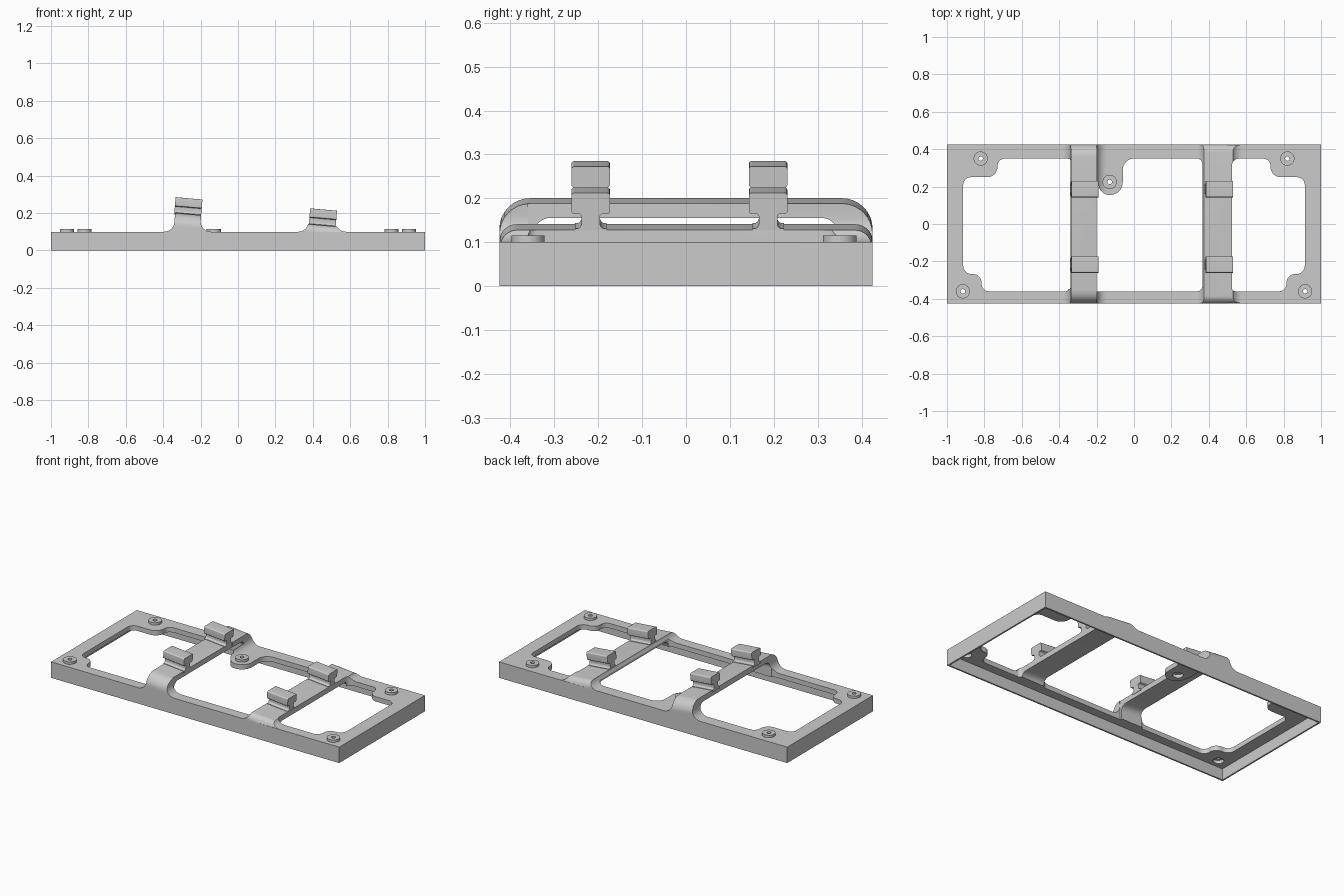
import bpy, bmesh, math
from mathutils import Vector, Matrix

cube = bpy.data.objects.get("Cube")
if cube:
    bpy.data.objects.remove(cube, do_unlink=True)

grey = bpy.data.materials.new("matte_grey")
grey.use_nodes = True
COLOUR = (0.6, 0.6, 0.6, 1)
grey.diffuse_color = COLOUR
grey.node_tree.nodes["Principled BSDF"].inputs["Base Color"].default_value = COLOUR

HALF_Y = 0.425
TOP = 0.1
SLOPE = math.tan(math.radians(5))


def outline(corners, steps=8):
    """Closed 2D outline; a corner given as (a, b, r) is rounded with radius r."""
    result = []
    for i, c in enumerate(corners):
        p = Vector(c[:2])
        if len(c) < 3:
            result.append(p)
            continue
        u = (Vector(corners[i - 1][:2]) - p).normalized()
        v = (Vector(corners[(i + 1) % len(corners)][:2]) - p).normalized()
        half = u.angle(v) / 2
        centre = p + (u + v).normalized() * c[2] / math.sin(half)
        reach = c[2] / math.tan(half)
        start = (p + u * reach - centre).normalized()
        end = (p + v * reach - centre).normalized()
        result += [centre + start.slerp(end, k / steps).normalized() * c[2]
                   for k in range(steps + 1)]
    return result


def prism(name, corners, axis, lo, hi):
    """Extrude an outline along x, y or z."""
    place = {"x": lambda p, h: (h, p.x, p.y),
             "y": lambda p, h: (p.x, h, p.y),
             "z": lambda p, h: (p.x, p.y, h)}[axis]
    bm = bmesh.new()
    face = bm.faces.new([bm.verts.new(place(p, lo)) for p in outline(corners)])
    ext = bmesh.ops.extrude_face_region(bm, geom=[face], use_keep_orig=True)
    moved = [g for g in ext["geom"] if isinstance(g, bmesh.types.BMVert)]
    offset = Vector(place(Vector((0, 0)), hi - lo))
    bmesh.ops.translate(bm, verts=moved, vec=offset)
    return finish(name, bm)


def cylinder(name, x, y, radius, lo, hi):
    bm = bmesh.new()
    bmesh.ops.create_cone(bm, cap_ends=True, segments=32, radius1=radius, radius2=radius,
                          depth=hi - lo, matrix=Matrix.Translation((x, y, (lo + hi) / 2)))
    return finish(name, bm)


def finish(name, bm):
    bmesh.ops.recalc_face_normals(bm, faces=bm.faces)
    mesh = bpy.data.meshes.new(name)
    bm.to_mesh(mesh)
    bm.free()
    mesh.materials.append(grey)
    obj = bpy.data.objects.new(name, mesh)
    bpy.context.collection.objects.link(obj)
    return obj


def combine(target, tool, operation):
    """Apply a boolean and discard the tool object."""
    mod = target.modifiers.new("combine", "BOOLEAN")
    mod.operation, mod.object, mod.solver = operation, tool, "EXACT"
    bpy.context.view_layer.objects.active = target
    bpy.ops.object.modifier_apply(modifier=mod.name)
    bpy.data.objects.remove(tool, do_unlink=True)


def rect(x0, x1, y0, y1):
    return [(x0, y0), (x1, y0), (x1, y1), (x0, y1)]


def tilt(obj, x0):
    """Shear so the part slopes down towards +x about x0."""
    for v in obj.data.vertices:
        v.co.z -= SLOPE * (v.co.x - x0)
    return obj


# Hollow tray: top plate with thin skirt walls
frame = prism("frame", rect(-1, 1, -HALF_Y, HALF_Y), "z", 0, TOP)
inner = HALF_Y - 0.01
combine(frame, prism("hollow", rect(-0.99, 0.99, -inner, inner), "z", -0.1, 0.07), "DIFFERENCE")

# Bridge bars: left edge, right edge, top height, outer corner radius
BARS = [(-0.345, -0.205, 0.195, 0.07), (0.372, 0.517, 0.135, 0.04)]
for left, right, height, radius in BARS:
    mid = (left + right) / 2
    lean = 0.3 * SLOPE * 0.7
    arch = tilt(prism("arch", [(-HALF_Y, 0.085), (HALF_Y, 0.085), (HALF_Y, height, radius),
                               (-HALF_Y, height, radius)], "x", left - 0.1, right + 0.1), mid)
    flare = prism("flare", [(left - 0.07, 0.05), (left - 0.07, TOP), (left, TOP, 0.055),
                            (left + lean, 0.3), (right + lean, 0.3), (right, TOP, 0.055),
                            (right + 0.07, TOP), (right + 0.07, 0.05)], "y", -0.5, 0.5)
    combine(arch, flare, "INTERSECT")
    combine(frame, arch, "UNION")

# Window openings with cut-ins around the corner bosses
def end_window(side, near, near_radius):
    pts = [(near, 0.35, near_radius), (0.73, 0.35, 0.04), (0.73, 0.25, 0.055),
           (0.913, 0.25, 0.04), (0.913, -0.268, 0.045), (0.815, -0.268, 0.045),
           (0.815, -0.36, 0.04), (near, -0.36, 0.02)]
    return prism("window", [(side * p[0],) + p[1:] for p in pts], "z", -0.1, 0.5)


middle = prism("window", [(-0.201, -0.36), (0.366, -0.36, 0.03), (0.366, 0.35, 0.03),
                          (-0.06, 0.35, 0.06), (-0.06, 0.155, 0.068), (-0.19, 0.155, 0.06),
                          (-0.19, 0.23), (-0.201, 0.23)], "z", -0.1, 0.5)
for cutter in (end_window(-1, 0.348, 0.01), end_window(1, 0.523, 0.04), middle):
    combine(frame, cutter, "DIFFERENCE")

# Clear the space below each bar
for left, right, height, radius in BARS:
    under = prism("under", [(-0.348, -0.1), (0.348, -0.1), (0.348, height - 0.033, 0.04),
                            (-0.348, height - 0.033, 0.04)], "x", left - 0.008, right + 0.008)
    combine(frame, tilt(under, (left + right) / 2), "DIFFERENCE")

# Screw bosses with through holes and counterbores underneath
BOSSES = [(-0.82, 0.35), (0.82, 0.35), (-0.915, -0.36), (0.915, -0.36), (-0.13, 0.225)]
for i, (x, y) in enumerate(BOSSES):
    combine(frame, cylinder("bore", x, y, 0.03, -0.1, 0.09), "DIFFERENCE")
    combine(frame, cylinder("hole", x, y, 0.012, -0.1, 0.2), "DIFFERENCE")
    boss = cylinder(f"screw_boss_{i + 1}", x, y, 0.038, TOP - 0.002, 0.115)
    combine(boss, cylinder("hole", x, y, 0.012, 0, 0.2), "DIFFERENCE")

# T-shaped clips standing on the bars
half_profile = [(0.036, -0.01), (0.036, 0.002), (0.021, 0.002, 0.012), (0.021, 0.036, 0.007),
                (0.044, 0.036, 0.007), (0.044, 0.084, 0.007)]
profile = half_profile + [(-p[0],) + p[1:] for p in reversed(half_profile)]
for bar, (left, right, height, radius) in zip(("left", "right"), BARS):
    for end, y in (("front", -0.217), ("back", 0.187)):
        clip = prism(f"{bar}_{end}_clip", profile, "x", -0.072, 0.072)
        clip.location = ((left + right) / 2 + 0.006, y, height)
        clip.rotation_euler.y = math.radians(5)

# Smooth the curved surfaces, keep hard edges
bpy.ops.object.select_all(action="DESELECT")
for obj in bpy.context.collection.objects:
    if obj.type == "MESH" and grey.name in obj.data.materials:
        obj.select_set(True)
        bpy.context.view_layer.objects.active = obj
bpy.ops.object.shade_smooth_by_angle(angle=math.radians(30))
